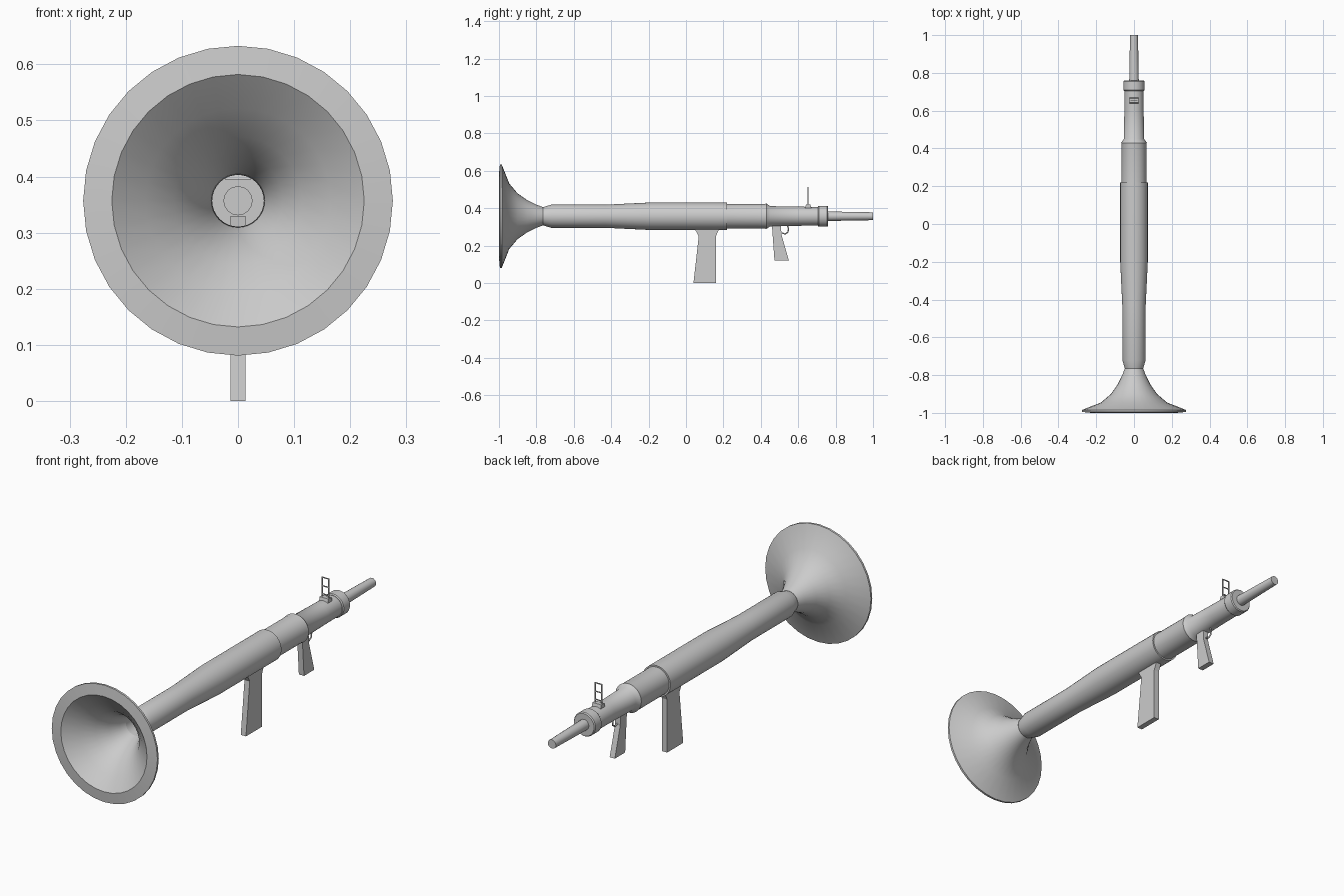
import bpy, bmesh, math

if "Cube" in bpy.data.objects:
    bpy.data.objects.remove(bpy.data.objects["Cube"])

AXIS_Z = 0.357
GREY = (0.6, 0.6, 0.6, 1)
mat = bpy.data.materials.new("plain_grey")
mat.use_nodes = True
mat.diffuse_color = GREY
mat.node_tree.nodes["Principled BSDF"].inputs["Base Color"].default_value = GREY


def finish(name, bm, smooth=None):
    bmesh.ops.recalc_face_normals(bm, faces=bm.faces)
    mesh = bpy.data.meshes.new(name)
    bm.to_mesh(mesh)
    bm.free()
    obj = bpy.data.objects.new(name, mesh)
    bpy.context.collection.objects.link(obj)
    mesh.materials.append(mat)
    if smooth:
        bpy.ops.object.select_all(action='DESELECT')
        obj.select_set(True)
        bpy.context.view_layer.objects.active = obj
        bpy.ops.object.shade_smooth_by_angle(angle=math.radians(smooth))
    return obj


def lathe(name, profile, sides=32, closed=True, smooth=35):
    """Revolve (y, radius) points around the long axis."""
    bm = bmesh.new()
    verts = [bm.verts.new((0, y, AXIS_Z + r)) for y, r in profile]
    pairs = list(zip(verts, verts[1:]))
    if closed:
        pairs.append((verts[-1], verts[0]))
    edges = [bm.edges.new(p) for p in pairs]
    bmesh.ops.spin(bm, geom=verts + edges, cent=(0, 0, AXIS_Z), axis=(0, 1, 0),
                   angle=math.tau, steps=sides, use_duplicate=False)
    bmesh.ops.remove_doubles(bm, verts=bm.verts, dist=1e-5)
    return finish(name, bm, smooth)


def slab(name, outline, half_width):
    """Extrude a (y, z) side outline across x."""
    bm = bmesh.new()
    face = bm.faces.new([bm.verts.new((-half_width, y, z)) for y, z in outline])
    new = bmesh.ops.extrude_face_region(bm, geom=[face])["geom"]
    bmesh.ops.translate(bm, vec=(2 * half_width, 0, 0),
                        verts=[v for v in new if isinstance(v, bmesh.types.BMVert)])
    return finish(name, bm)


def box(name, x, y, z):
    return slab(name, [(y[0], z[0]), (y[1], z[0]), (y[1], z[1]), (y[0], z[1])],
                x).name


# Flared bell with a rolled lip and an open throat
bell_curve = [(-0.985, 0.276), (-0.945, 0.175), (-0.9, 0.122), (-0.85, 0.087),
              (-0.8, 0.062), (-0.765, 0.049)]
bell_inner = [(-0.765, 0.047), (-0.8, 0.057), (-0.85, 0.08), (-0.9, 0.114),
              (-0.95, 0.165), (-1.0, 0.225)]
lathe("bell", bell_curve + bell_inner + [(-0.995, 0.276)])

# Hollow stepped tube
lathe("tube", [
    (-0.77, 0.047), (-0.72, 0.062), (-0.43, 0.062), (-0.2, 0.073), (0.22, 0.073),
    (0.22, 0.066), (0.42, 0.066), (0.43, 0.068), (0.45, 0.054), (0.6, 0.051),
    (0.72, 0.05), (0.72, 0.046), (-0.76, 0.046)])

# Rear collar and tail rod
lathe("collar", [(0.705, 0.0), (0.705, 0.052), (0.71, 0.056), (0.755, 0.056),
                 (0.76, 0.052), (0.76, 0.0)], closed=False)
lathe("tail_rod", [(0.7, 0.0), (0.7, 0.026), (0.78, 0.025), (1.0, 0.021),
                   (1.0, 0.0)], sides=16, closed=False)

# Grips
slab("front_grip", [(0.04, 0.0), (0.16, 0.0), (0.16, 0.25), (0.178, 0.292),
                    (0.045, 0.292), (0.068, 0.25)], 0.0135)
slab("rear_grip", [(0.473, 0.12), (0.55, 0.12), (0.51, 0.26), (0.507, 0.33),
                   (0.458, 0.33)], 0.0135)

# Curved trigger
curve = bpy.data.curves.new("trigger", 'CURVE')
curve.dimensions = '3D'
curve.bevel_depth = 0.004
curve.bevel_resolution = 1
spline = curve.splines.new('POLY')
path = [(0.513, 0.268), (0.53, 0.262), (0.545, 0.272), (0.548, 0.29), (0.54, 0.315)]
spline.points.add(len(path) - 1)
for point, (y, z) in zip(spline.points, path):
    point.co = (0, y, z, 1)
curve.materials.append(mat)
bpy.context.collection.objects.link(bpy.data.objects.new("trigger", curve))

# Sight: base block and ladder frame
slab("sight_base", [(0.635, 0.395), (0.672, 0.395), (0.665, 0.42), (0.642, 0.42)], 0.023)
for side, x in (("left", 0.017), ("right", -0.017)):
    name = box("sight_post_" + side, 0.0025, (0.65, 0.654), (0.415, 0.512))
    bpy.data.objects[name].location.x = x
for i, z in enumerate((0.43, 0.468, 0.508)):
    box("sight_rung_%d" % (i + 1), 0.0185, (0.65, 0.654), (z, z + 0.004))
